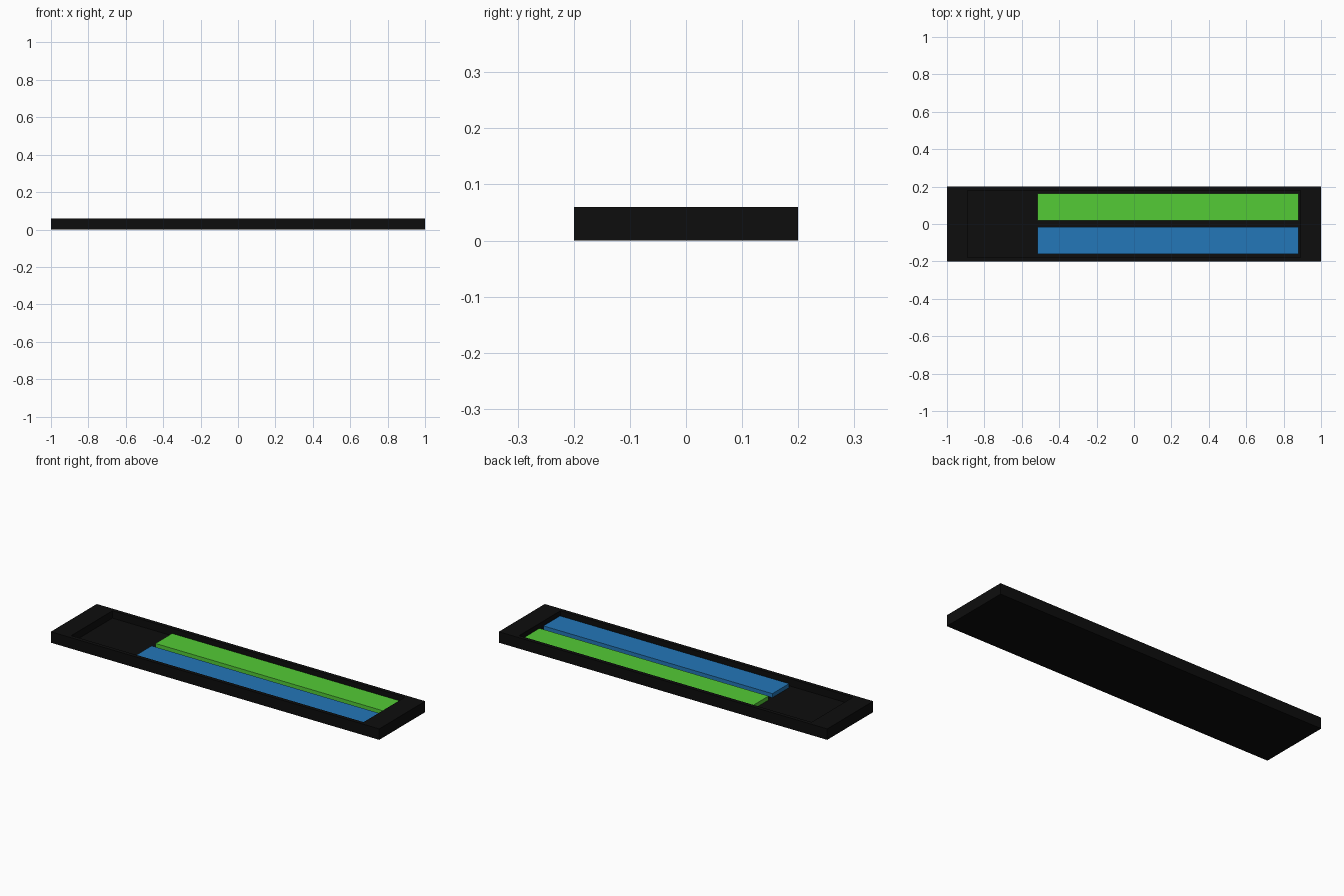
import bpy, bmesh

if "Cube" in bpy.data.objects:
    bpy.data.objects.remove(bpy.data.objects["Cube"])


def material(name, rgb):
    m = bpy.data.materials.new(name)
    m.diffuse_color = (*rgb, 1)
    m.use_nodes = True
    m.node_tree.nodes["Principled BSDF"].inputs["Base Color"].default_value = m.diffuse_color
    return m


def make_object(name, bm, mat):
    mesh = bpy.data.meshes.new(name)
    bm.to_mesh(mesh)
    bm.free()
    mesh.materials.append(mat)
    obj = bpy.data.objects.new(name, mesh)
    bpy.context.collection.objects.link(obj)
    return obj


def box(lo, hi):
    bm = bmesh.new()
    bmesh.ops.create_cube(bm, size=1)
    for v in bm.verts:
        v.co = [(a + b) / 2 + c * (b - a) for a, b, c in zip(lo, hi, v.co)]
    return bm


black = material("black", (0.004, 0.004, 0.004))
green = material("green", (0.087, 0.597, 0.037))
blue = material("blue", (0.017, 0.184, 0.479))

# Shallow tray: inset the top face to form the rim, then sink the floor
FLOOR = 0.02
bm = box((-1, -0.2, 0), (1, 0.2, 0.06))
bm.normal_update()
top = max(bm.faces, key=lambda f: f.normal.z)
bmesh.ops.inset_region(bm, faces=[top], thickness=0.03)
for v in top.verts:
    v.co.x = 0.89 if v.co.x > 0 else -0.89
wall = bmesh.ops.extrude_face_region(bm, geom=[top])
for v in [g for g in wall["geom"] if isinstance(g, bmesh.types.BMVert)]:
    v.co.z = FLOOR
if top.is_valid:
    bmesh.ops.delete(bm, geom=[top], context='FACES_ONLY')
bmesh.ops.recalc_face_normals(bm, faces=bm.faces)
make_object("tray", bm, black)

# Two coloured level bars lying side by side in the tray
for name, y0, y1, mat in (("upper_bar", 0.018, 0.163, green),
                          ("lower_bar", -0.161, -0.016, blue)):
    make_object(name, box((-0.515, y0, FLOOR), (0.88, y1, 0.042)), mat)
